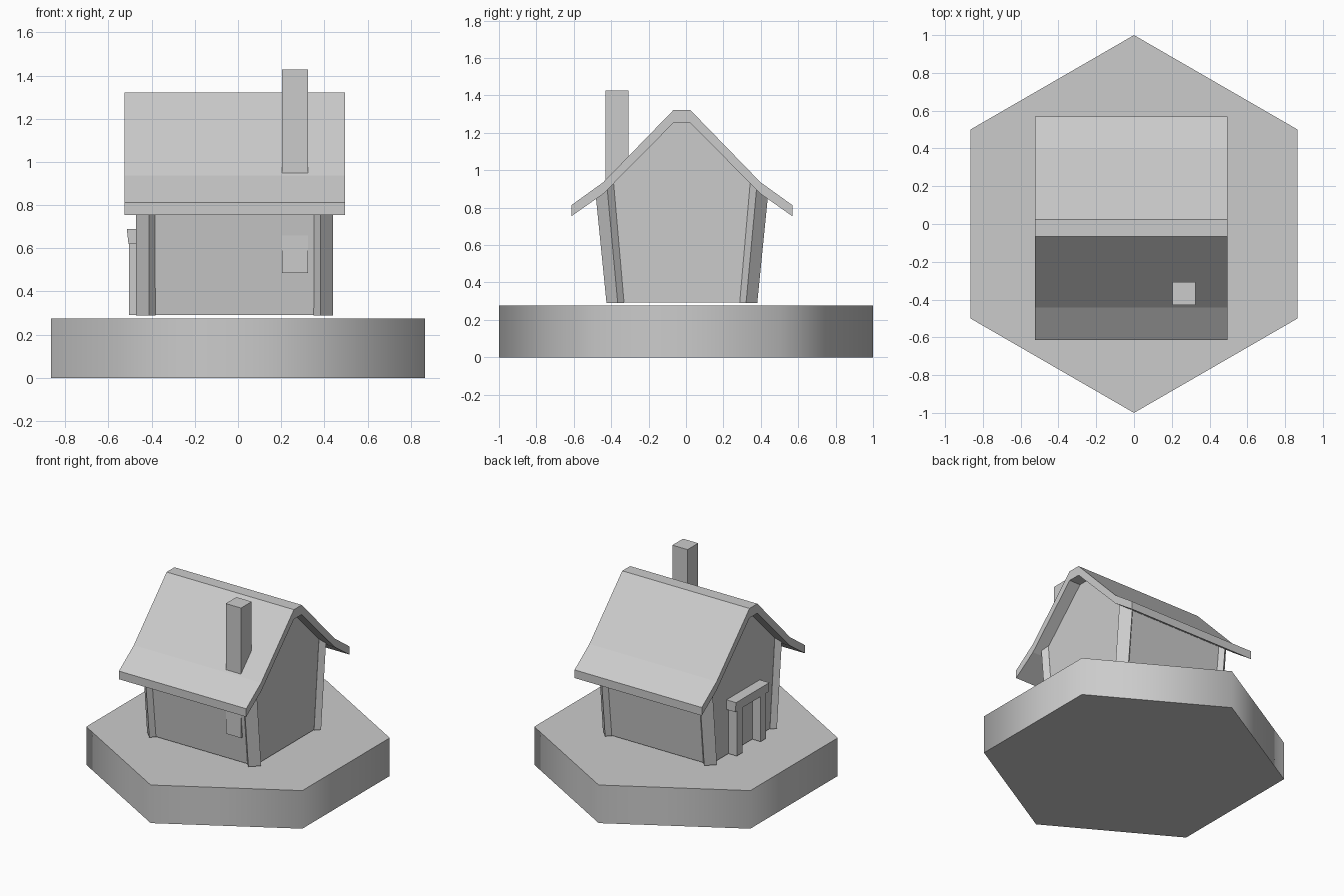
import bpy, bmesh, math

if "Cube" in bpy.data.objects:
    bpy.data.objects.remove(bpy.data.objects["Cube"])

CX, CY = -0.016, -0.022      # house centre
FLOOR = 0.292                # bottom of the walls
LEAN = 0.1                   # outward lean of the long walls


def finish(name, bm):
    bmesh.ops.recalc_face_normals(bm, faces=bm.faces)
    me = bpy.data.meshes.new(name)
    bm.to_mesh(me)
    bm.free()
    ob = bpy.data.objects.new(name, me)
    bpy.context.collection.objects.link(ob)
    return ob


def loft(name, a, b):
    """Closed solid between two matching point loops."""
    bm = bmesh.new()
    va, vb = [bm.verts.new(p) for p in a], [bm.verts.new(p) for p in b]
    bm.faces.new(va)
    bm.faces.new(vb)
    n = len(a)
    for i in range(n):
        j = (i + 1) % n
        bm.faces.new((va[i], va[j], vb[j], vb[i]))
    return finish(name, bm)


def along_x(name, profile, x0, x1):
    return loft(name, [(x0, y, z) for y, z in profile], [(x1, y, z) for y, z in profile])


def box(name, x, y, z):
    return along_x(name, [(y[0], z[0]), (y[1], z[0]), (y[1], z[1]), (y[0], z[1])], *x)


def mirrored(half):
    """Half profile (distance from ridge, z) from eave to ridge, mirrored about the ridge."""
    return [(CY - d, z) for d, z in half] + [(CY + d, z) for d, z in reversed(half)]


def roof_under(d):
    if d < 0.045:
        return 1.253
    if d < 0.42:
        return 1.253 - (d - 0.045) / 0.375 * 0.379
    return 0.874 - (d - 0.42) / 0.171 * 0.12


# hexagonal base with smooth sides
hexagon = [(math.sin(i * math.pi / 3), math.cos(i * math.pi / 3)) for i in range(6)]
base = loft("base", [(x, y, 0) for x, y in hexagon], [(x, y, 0.276) for x, y in hexagon])
for p in base.data.polygons:
    p.use_smooth = True
bpy.context.view_layer.objects.active = base
base.select_set(True)
bpy.ops.object.shade_smooth_by_angle(angle=math.radians(65))
base.select_set(False)

# leaning walls with gables
walls = mirrored([(0.371, FLOOR), (0.43, roof_under(0.43) + 0.01), (0.42, 0.884), (0.045, 1.263)])
along_x("walls", walls, CX - 0.422, CX + 0.422)

# bent roof with flat ridge
outer = mirrored([(0.591, 0.813), (0.42, 0.936), (0.045, 1.322)])
inner = mirrored([(0.591, 0.754), (0.42, 0.874), (0.045, 1.253)])
bm = bmesh.new()
rows = [[bm.verts.new((x, y, z)) for y, z in prof]
        for prof, x in ((outer, -0.525), (outer, 0.495), (inner, 0.495), (inner, -0.525))]
for r in range(4):
    a, b = rows[r], rows[(r + 1) % 4]
    for i in range(5):
        bm.faces.new((a[i], a[i + 1], b[i + 1], b[i]))
for i in (0, 5):
    bm.faces.new([row[i] for row in rows])
finish("roof", bm)

# corner posts turned 45 degrees, tops following the roof
section = [(0.397, 0.403), (0.457, 0.343), (0.425, 0.309), (0.365, 0.369)]
for sx, xn in ((-1, "left"), (1, "right")):
    for sy, yn in ((-1, "front"), (1, "back")):
        low, high = [], []
        for dx, dy in section:
            top = dy + LEAN * 0.57
            z = roof_under(top) + 0.015
            low.append((CX + sx * dx, CY + sy * dy, FLOOR - 0.002))
            high.append((CX + sx * dx, CY + sy * top, z))
        loft(f"post_{yn}_{xn}", low, high)

# chimney running down through the roof and wall
box("chimney", (0.203, 0.325), (-0.43, -0.308), (0.485, 1.427))

# door frame on the left end
DY = -0.028
for s, n in ((-1, "front"), (1, "back")):
    ys = sorted((DY + s * 0.105, DY + s * 0.168))
    box(f"door_jamb_{n}", (-0.505, -0.41), ys, (FLOOR, 0.64))
lintel = [(-0.41, 0.62), (-0.507, 0.62), (-0.515, 0.69), (-0.41, 0.69)]
loft("door_lintel", [(x, DY - 0.19, z) for x, z in lintel], [(x, DY + 0.19, z) for x, z in lintel])
